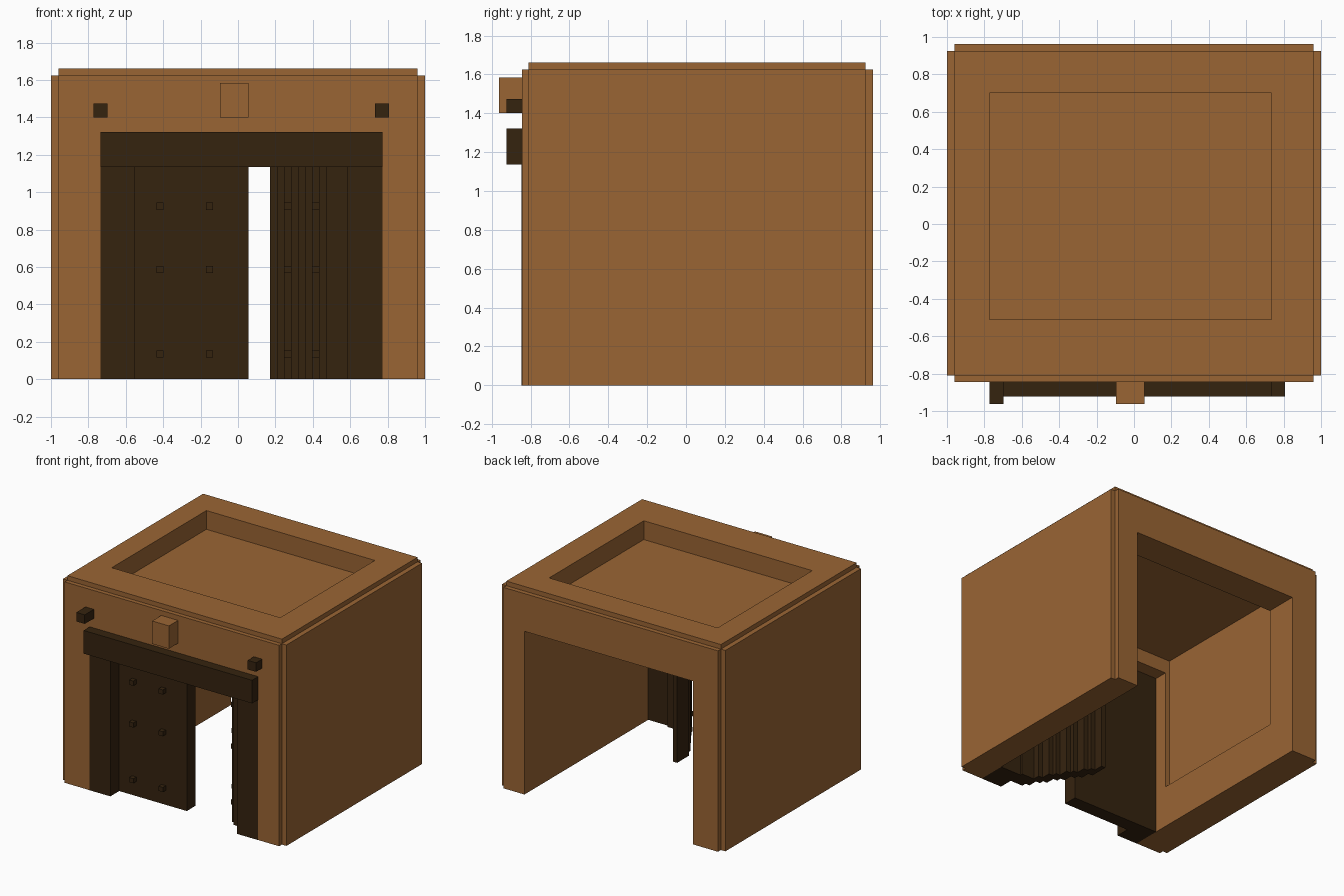
import bpy, bmesh

if "Cube" in bpy.data.objects:
    bpy.data.objects.remove(bpy.data.objects["Cube"])

U = 0.0377  # size of one voxel


def material(name, col):
    m = bpy.data.materials.new(name)
    m.diffuse_color = (*col, 1)
    m.use_nodes = True
    m.node_tree.nodes["Principled BSDF"].inputs["Base Color"].default_value = m.diffuse_color
    return m


BROWN = material("brown", (0.323, 0.130, 0.034))
DARK = material("dark_wood", (0.036, 0.0168, 0.0048))


def boxes(name, mat, *specs):
    """One object from boxes given as (x0, x1, y0, y1, z0, z1)."""
    bm = bmesh.new()
    for x0, x1, y0, y1, z0, z1 in specs:
        vs = bmesh.ops.create_cube(bm, size=1)["verts"]
        for v in vs:
            v.co = (x1 if v.co.x > 0 else x0,
                    y1 if v.co.y > 0 else y0,
                    z1 if v.co.z > 0 else z0)
    me = bpy.data.meshes.new(name)
    bm.to_mesh(me)
    bm.free()
    me.materials.append(mat)
    ob = bpy.data.objects.new(name, me)
    bpy.context.collection.objects.link(ob)
    return ob


def boolean(ob, spec, op):
    tool = boxes("cutter", BROWN, spec)
    tool.hide_render = True
    mod = ob.modifiers.new("cut", "BOOLEAN")
    mod.operation, mod.solver, mod.object = op, "EXACT", tool
    bpy.context.view_layer.objects.active = ob
    bpy.ops.object.modifier_apply(modifier=mod.name)
    bpy.data.objects.remove(tool)


# Building shell with stepped corners, tunnel, room and roof pit
shell = boxes("shell", BROWN, (-1, 1, -0.81, 0.925, 0, 1.625))
boolean(shell, (-0.96, 0.96, -0.845, 0.962, 0, 1.625), "UNION")
boolean(shell, (-0.96, 0.96, -0.81, 0.925, 0.5, 1.662), "UNION")
boolean(shell, (-0.735, 0.772, -2, 2, -0.5, 1.32), "DIFFERENCE")
boolean(shell, (-0.773, 0.735, -0.51, 0.70, 0.34, 1.435), "DIFFERENCE")
boolean(shell, (-0.773, 0.735, -0.51, 0.70, 1.51, 2), "DIFFERENCE")

# Header bar, keystone and lamps on the front
boxes("door_header", DARK, (-0.735, 0.772, -0.923, -0.845, 1.135, 1.322))
boxes("keystone", BROWN, (-0.095, 0.055, -0.962, -0.845, 1.40, 1.585))
boxes("left_lamp", DARK, (-0.773, -0.698, -0.962, -0.845, 1.40, 1.473))
boxes("right_lamp", DARK, (0.733, 0.808, -0.923, -0.845, 1.40, 1.473))

# Door posts
boxes("left_post", DARK, (-0.735, -0.55, -0.846, -0.62, 0, 1.32))
boxes("right_post", DARK, (0.585, 0.772, -0.846, -0.62, 0, 1.32))

# Closed left door
boxes("left_door", DARK, (-0.55, 0.055, -0.733, -0.62, 0, 1.32))

# Right door swung inward, as a staircase of columns
columns = [(0.472, 0.585, -0.733, -0.60, 0, 1.32)]
for i in range(8):
    x = 0.472 - U * (i + 1)
    y = -0.733 + U * ((3 * (i + 1)) // 2)
    columns.append((x, x + U, y, y + 4 * U, 0, 1.32))
boxes("right_door", DARK, *columns)

# Studs on both doors
studs = []
for z in (0.117, 0.568, 0.906):
    for x in (-0.435, -0.171):
        studs.append((x, x + U, -0.733 - U, -0.733, z, z + U))
    for i in (2, 6):
        x0, x1, y0 = columns[i][:3]
        studs.append((x0, x1, y0 - U, y0, z, z + U))
boxes("door_studs", DARK, *studs)
